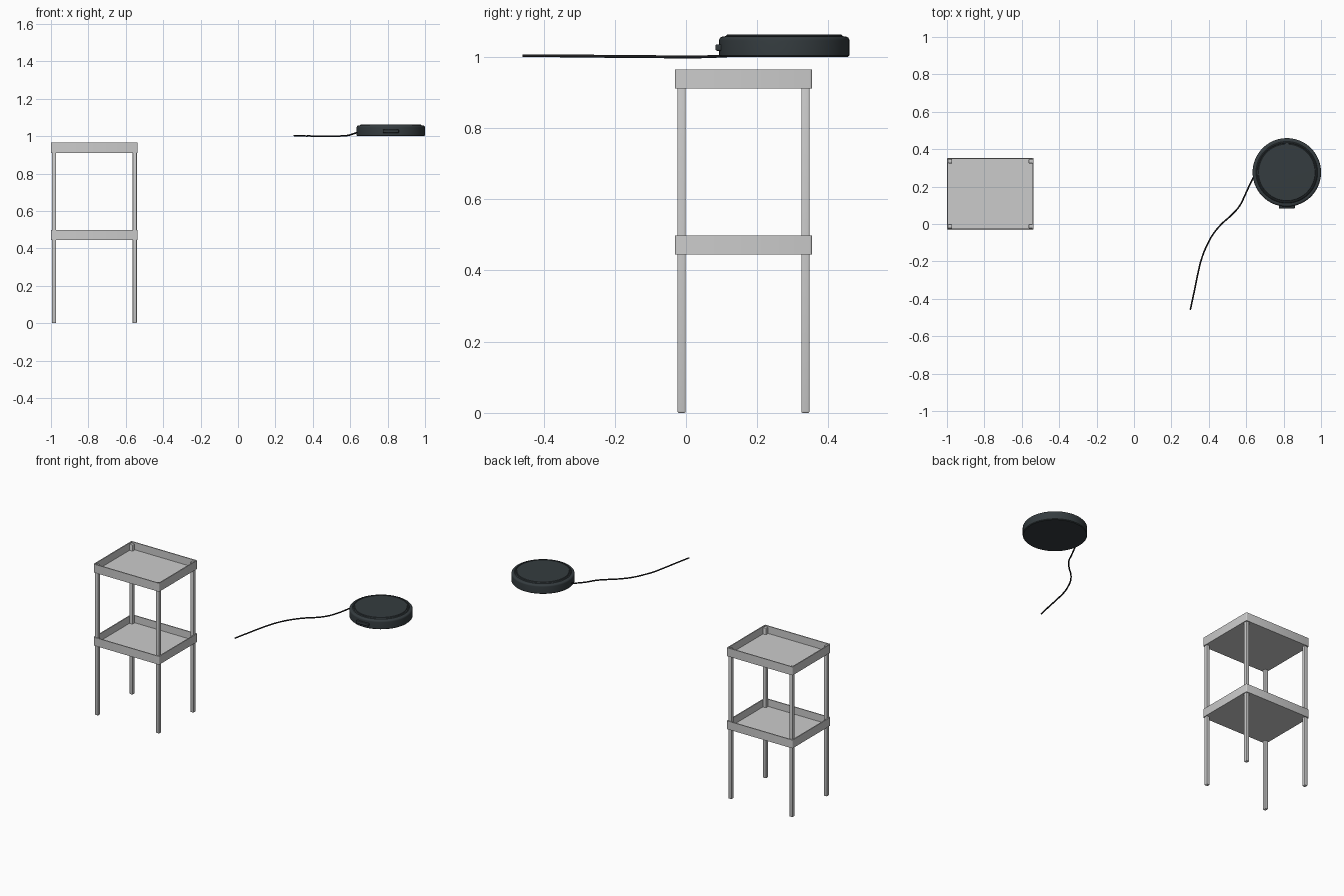
import bpy, bmesh, math
from mathutils import Matrix, Vector

if "Cube" in bpy.data.objects:
    bpy.data.objects.remove(bpy.data.objects["Cube"])

TX, TY = -0.768, 0.1615        # stand centre
RX, RY, R = 0.817, 0.276, 0.183  # round device centre and radius


def material(name, rgb):
    m = bpy.data.materials.new(name)
    m.diffuse_color = (*rgb, 1)
    m.use_nodes = True
    m.node_tree.nodes["Principled BSDF"].inputs["Base Color"].default_value = m.diffuse_color
    return m


dark = material("dark_plastic", (0.035, 0.045, 0.05))
black = material("black_rubber", (0.012, 0.012, 0.013))


def finish(name, bm, mat=None, smooth=False):
    bmesh.ops.recalc_face_normals(bm, faces=bm.faces)
    me = bpy.data.meshes.new(name)
    bm.to_mesh(me)
    bm.free()
    ob = bpy.data.objects.new(name, me)
    bpy.context.collection.objects.link(ob)
    if mat:
        me.materials.append(mat)
    if smooth:
        bpy.ops.object.select_all(action='DESELECT')
        ob.select_set(True)
        bpy.context.view_layer.objects.active = ob
        bpy.ops.object.shade_smooth_by_angle(angle=math.radians(35))
    return ob


def box(size, centre):
    bm = bmesh.new()
    bmesh.ops.create_cube(bm, size=1, matrix=Matrix.Translation(centre) @ Matrix.Diagonal((*size, 1)))
    return bm


def edges_along(bm, axis):
    return [e for e in bm.edges
            if abs((e.verts[0].co - e.verts[1].co).normalized()[axis]) > 0.99]


# Open trays: rounded box, inset rim, sunken floor
def tray(name, z0, z1):
    bm = box((0.464, 0.385, z1 - z0), (TX, TY, (z0 + z1) / 2))
    bmesh.ops.bevel(bm, geom=edges_along(bm, 2), offset=0.006, segments=3, profile=0.5, affect='EDGES')
    bm.normal_update()
    top = max(bm.faces, key=lambda f: f.normal.z * 10 + f.calc_center_median().z)
    bmesh.ops.inset_region(bm, faces=[top], thickness=0.0065)
    ext = bmesh.ops.extrude_face_region(bm, geom=[top])
    verts = [v for v in ext["geom"] if isinstance(v, bmesh.types.BMVert)]
    bmesh.ops.translate(bm, verts=verts, vec=(0, 0, -(z1 - z0) + 0.007))
    if top.is_valid:
        bmesh.ops.delete(bm, geom=[top], context='FACES_ONLY')
    finish(name, bm, smooth=True)


tray("upper_tray", 0.911, 0.965)
tray("lower_tray", 0.445, 0.498)

# Four legs tucked inside the tray corners
for sx, side in ((-1, "left"), (1, "right")):
    for sy, end in ((-1, "front"), (1, "back")):
        bm = box((0.0225, 0.0225, 0.958), (TX + sx * 0.2155, TY + sy * 0.174, 0.479))
        bmesh.ops.bevel(bm, geom=bm.edges[:], offset=0.004, segments=3, profile=0.5, affect='EDGES')
        finish(f"{end}_{side}_leg", bm, smooth=True)


# Round device: turned profile with rounded shoulder and grooved lid
def lathe(name, profile, mat):
    bm = bmesh.new()
    vs = [bm.verts.new((r, 0, z)) for r, z in profile]
    es = [bm.edges.new(p) for p in zip(vs, vs[1:])]
    bmesh.ops.spin(bm, geom=vs + es, cent=(0, 0, 0), axis=(0, 0, 1), angle=math.tau, steps=96)
    bmesh.ops.remove_doubles(bm, verts=bm.verts, dist=1e-5)
    bmesh.ops.translate(bm, verts=bm.verts, vec=(RX, RY, 0))
    return finish(name, bm, mat, True)


shoulder = [(R - 0.011 + 0.011 * math.cos(a), 1.046 + 0.011 * math.sin(a))
            for a in (math.radians(15 * i) for i in range(7))]
lathe("device_body", [(0, 1.0), (R - 0.004, 1.0), (R, 1.004)] + shoulder + [
    (0.165, 1.058), (0.161, 1.062), (0.158, 1.0625), (0.156, 1.060), (0.153, 1.060),
    (0.151, 1.0625), (0, 1.063)], dark)

# Socket block on the front of the device
bm = box((0.086, 0.03, 0.018), (RX, 0.098, 1.026))
bmesh.ops.bevel(bm, geom=bm.edges[:], offset=0.004, segments=3, profile=0.5, affect='EDGES')
finish("front_socket", bm, dark, True)

# Cable trailing away from the device
path = [(0.645, 0.262, 1.022), (0.626, 0.225, 1.016), (0.596, 0.160, 1.006), (0.564, 0.096, 1.002),
        (0.516, 0.043, 1.0), (0.468, 0.0, 1.0), (0.420, -0.059, 1.0),
        (0.388, -0.118, 1.001), (0.361, -0.187, 1.001), (0.340, -0.273, 1.002),
        (0.318, -0.380, 1.003), (0.301, -0.459, 1.003)]
cu = bpy.data.curves.new("cable", 'CURVE')
cu.dimensions = '3D'
cu.bevel_depth = 0.0042
cu.bevel_resolution = 3
cu.use_fill_caps = True
cu.resolution_u = 6
sp = cu.splines.new('BEZIER')
sp.bezier_points.add(len(path) - 1)
for p, co in zip(sp.bezier_points, path):
    p.co = co
    p.handle_left_type = p.handle_right_type = 'AUTO'
cu.materials.append(black)
bpy.context.collection.objects.link(bpy.data.objects.new("cable", cu))
